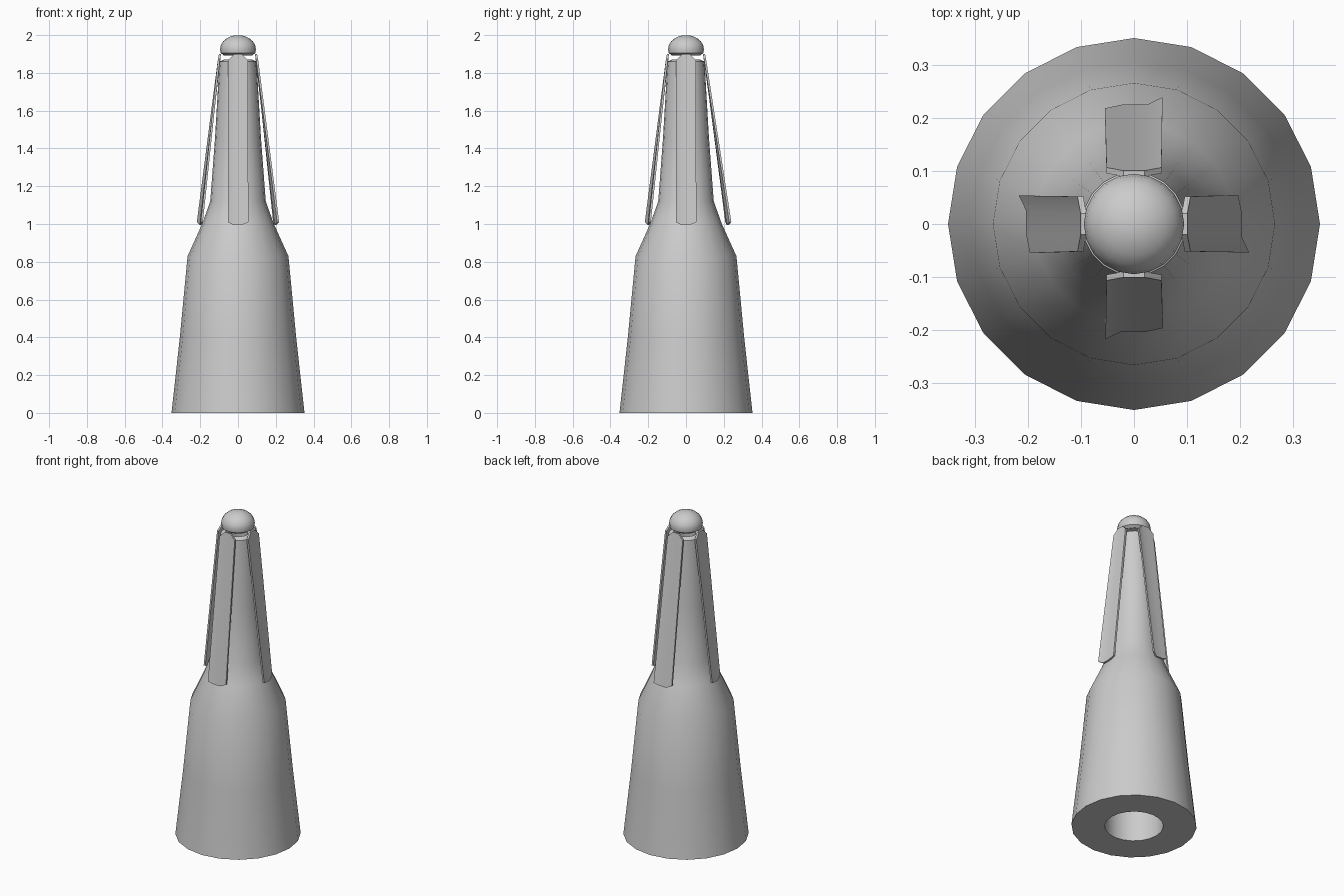
import bpy, bmesh
from math import sin, cos, pi, radians

if "Cube" in bpy.data.objects:
    bpy.data.objects.remove(bpy.data.objects["Cube"])


def finish(name, bm, angle):
    bmesh.ops.remove_doubles(bm, verts=bm.verts, dist=1e-5)
    bmesh.ops.recalc_face_normals(bm, faces=bm.faces)
    me = bpy.data.meshes.new(name)
    bm.to_mesh(me)
    bm.free()
    ob = bpy.data.objects.new(name, me)
    bpy.context.collection.objects.link(ob)
    bpy.ops.object.select_all(action='DESELECT')
    ob.select_set(True)
    bpy.context.view_layer.objects.active = ob
    bpy.ops.object.shade_smooth_by_angle(angle=radians(angle))
    return ob


def lathe(name, profile, sides, closed=False, angle=30):
    bm = bmesh.new()
    rings = [[bm.verts.new((r * cos(2 * pi * i / sides), r * sin(2 * pi * i / sides), z))
              for i in range(sides)] for r, z in profile]
    pairs = list(zip(rings, rings[1:]))
    if closed:
        pairs.append((rings[-1], rings[0]))
    else:
        bm.faces.new(rings[0])
        bm.faces.new(rings[-1])
    for a, b in pairs:
        for i in range(sides):
            j = (i + 1) % sides
            bm.faces.new((a[i], a[j], b[j], b[i]))
    return finish(name, bm, angle)


# Hollow tapered body, outer wall up and bore back down
lathe("body", [(0.352, 0), (0.308, 0.4), (0.267, 0.83), (0.19, 1.0), (0.147, 1.12),
               (0.122, 1.45), (0.098, 1.86), (0.07, 1.872),
               (0.055, 1.86), (0.09, 1.12), (0.165, 0.8), (0.165, 0)], 20, closed=True)

# Domed cap floating just above the body
dome = [(0.095 * cos(a), 1.925 + 0.075 * sin(a)) for a in (0, 0.3, 0.6, 0.9, 1.2, 1.43)]
lathe("cap", [(0.075, 1.893), (0.092, 1.905)] + dome, 20)

# Four thin, slightly twisted side strips: (tangent, radius, z) across each end
top = [(-0.052, 0.107, 1.868), (-0.02, 0.101, 1.9), (0.02, 0.101, 1.9), (0.052, 0.107, 1.868)]
bottom = [(-0.054, 0.218, 1.01), (-0.025, 0.204, 0.995), (0.022, 0.204, 0.995), (0.055, 0.197, 1.01)]
shifts = [0, 0.022, 0, 0]
for k, name in enumerate(("strip_right", "strip_back", "strip_left", "strip_front")):
    bm = bmesh.new()
    ca, sa = cos(k * pi / 2), sin(k * pi / 2)

    def row(points, inset, shift):
        return [bm.verts.new(((r - inset + shift) * ca - t * sa,
                              (r - inset + shift) * sa + t * ca, z)) for t, r, z in points]

    loops = [row(top, 0, 0), row(bottom, 0, shifts[k]),
             row(bottom, 0.011, shifts[k]), row(top, 0.011, 0)]
    for i in range(4):
        a, b = loops[i], loops[(i + 1) % 4]
        for j in range(3):
            bm.faces.new((a[j], a[j + 1], b[j + 1], b[j]))
    for j in (0, 3):
        bm.faces.new([l[j] for l in loops])
    finish(name, bm, 30)
